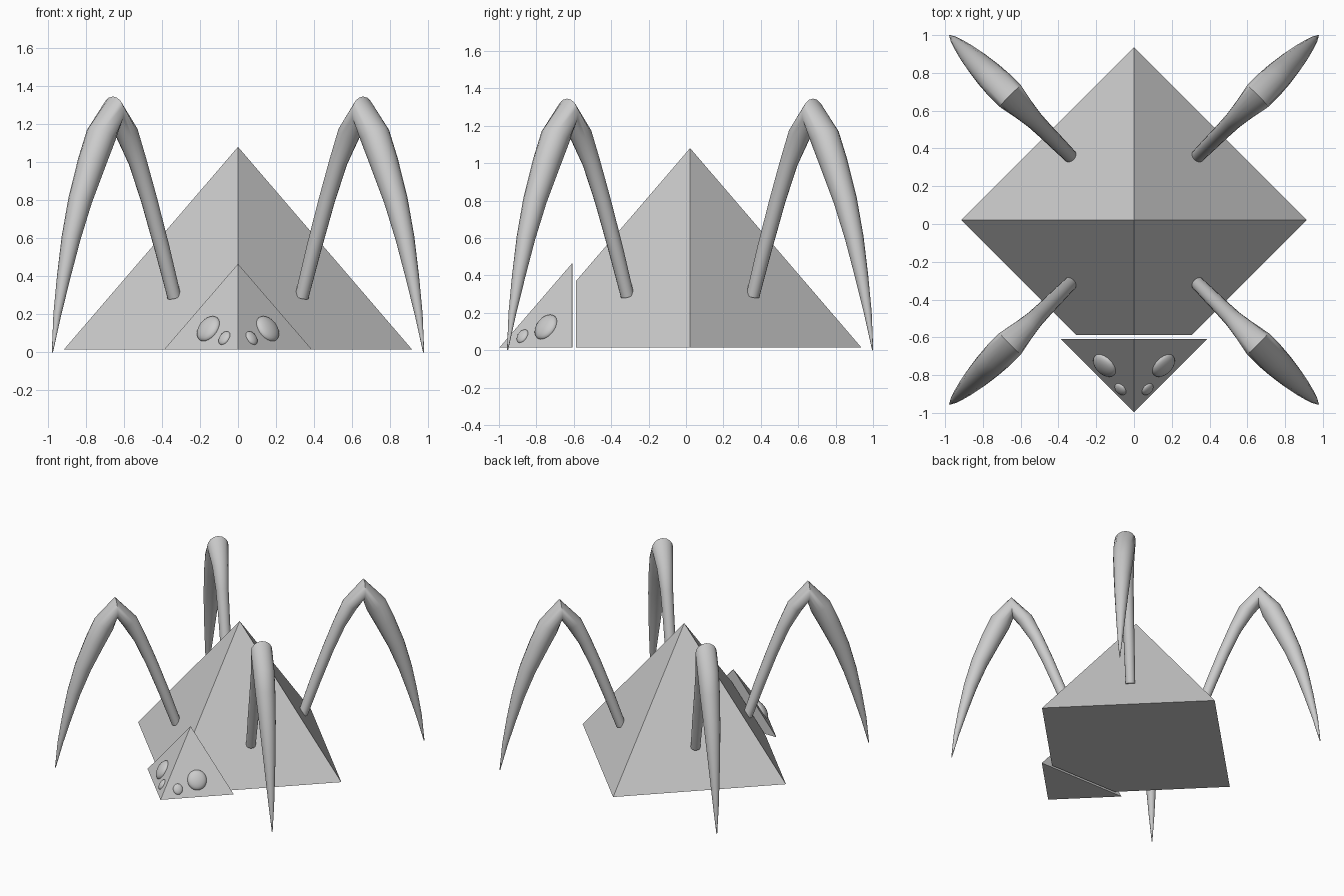
import bpy, bmesh, math
from mathutils import Vector, Matrix

if "Cube" in bpy.data.objects:
    bpy.data.objects.remove(bpy.data.objects["Cube"])

CY = 0.022      # centre of the body along y
BASE = 0.015    # underside of body and head

grey = bpy.data.materials.new("plain_grey")
grey.diffuse_color = (0.6, 0.6, 0.6, 1)
grey.use_nodes = True
grey.node_tree.nodes["Principled BSDF"].inputs["Base Color"].default_value = grey.diffuse_color


def finish(bm, name, smooth=False):
    bmesh.ops.recalc_face_normals(bm, faces=bm.faces)
    for f in bm.faces:
        f.smooth = smooth
    me = bpy.data.meshes.new(name)
    bm.to_mesh(me)
    bm.free()
    me.materials.append(grey)
    ob = bpy.data.objects.new(name, me)
    bpy.context.collection.objects.link(ob)
    if smooth:
        bpy.ops.object.select_all(action='DESELECT')
        ob.select_set(True)
        bpy.context.view_layer.objects.active = ob
        bpy.ops.object.shade_smooth_by_angle(angle=math.radians(50))
    return ob


def cut_pyramid(name, radius, y, top, cut_y, keep):
    """Diamond-based pyramid sliced across y; keep = +1 back part, -1 front part."""
    bm = bmesh.new()
    ring = [bm.verts.new((radius * sx, y + radius * sy, BASE))
            for sx, sy in ((1, 0), (0, 1), (-1, 0), (0, -1))]
    tip = bm.verts.new((0, y, top))
    bm.faces.new(ring[::-1])
    for i in range(4):
        bm.faces.new((ring[i], ring[(i + 1) % 4], tip))
    cut = bmesh.ops.bisect_plane(bm, geom=bm.verts[:] + bm.edges[:] + bm.faces[:],
                                 plane_co=(0, cut_y, 0), plane_no=(0, keep, 0),
                                 clear_inner=True)
    edges = [e for e in bm.edges if e.is_boundary]
    bmesh.ops.holes_fill(bm, edges=edges)
    return finish(bm, name)


# Body and head
cut_pyramid("body", 0.915, CY, 1.08, -0.588, 1)
HEAD_Y, HEAD_R, HEAD_TOP = -0.608, 0.388, 0.465
cut_pyramid("head", HEAD_R, HEAD_Y - 0.0005, HEAD_TOP, HEAD_Y, -1)

# Legs: (distance along x and y, height, radius) from body joint to foot
PATH = [(0.335, 0.29, 0.036), (0.40, 0.55, 0.040), (0.467, 0.80, 0.043),
        (0.527, 1.00, 0.048), (0.583, 1.15, 0.060), (0.655, 1.265, 0.080),
        (0.720, 1.14, 0.080), (0.768, 1.00, 0.075), (0.830, 0.80, 0.063),
        (0.878, 0.60, 0.050), (0.916, 0.40, 0.036), (0.950, 0.20, 0.021),
        (0.976, 0.00, 0.003)]
SIDES = 16


def leg(name, sx, sy):
    bm = bmesh.new()
    out = Vector((sx, sy, 0))
    side = Vector((-sy, sx, 0)).normalized()
    pts = [out * d + Vector((0, CY, z)) for d, z, r in PATH]
    rings = []
    for i, p in enumerate(pts):
        tan = (pts[min(i + 1, len(pts) - 1)] - pts[max(i - 1, 0)]).normalized()
        nor = tan.cross(side).normalized()
        r = PATH[i][2]
        rings.append([bm.verts.new(p + r * (math.cos(a) * side + math.sin(a) * nor))
                      for a in (2 * math.pi * k / SIDES for k in range(SIDES))])
    for a, b in zip(rings, rings[1:]):
        for k in range(SIDES):
            j = (k + 1) % SIDES
            bm.faces.new((a[k], a[j], b[j], b[k]))
    bm.faces.new(rings[0])
    bm.faces.new(rings[-1])
    finish(bm, name, True)


# Eyes: flattened balls lying on the two front faces of the head
def eye(name, s, x, y, a, b, c):
    slope = (HEAD_TOP - BASE) / HEAD_R
    z = HEAD_TOP - slope * (x + HEAD_Y - y)
    along = Vector((s, 1, 0)).normalized()
    nor = Vector((s * slope, -slope, 1)).normalized()
    up = nor.cross(along)
    rot = Matrix((along, up, nor)).transposed().to_4x4()
    bm = bmesh.new()
    bmesh.ops.create_uvsphere(bm, u_segments=24, v_segments=12, radius=1)
    bmesh.ops.transform(bm, verts=bm.verts, matrix=Matrix.Translation((s * x, y, z))
                        @ rot @ Matrix.Diagonal((a, b, c, 1)))
    finish(bm, name, True)


for s, lr in ((1, "right"), (-1, "left")):
    leg("front_leg_" + lr, s, -1)
    leg("back_leg_" + lr, s, 1)
    eye("large_eye_" + lr, s, 0.155, -0.748, 0.072, 0.076, 0.033)
    eye("small_eye_" + lr, s, 0.071, -0.874, 0.036, 0.041, 0.018)
